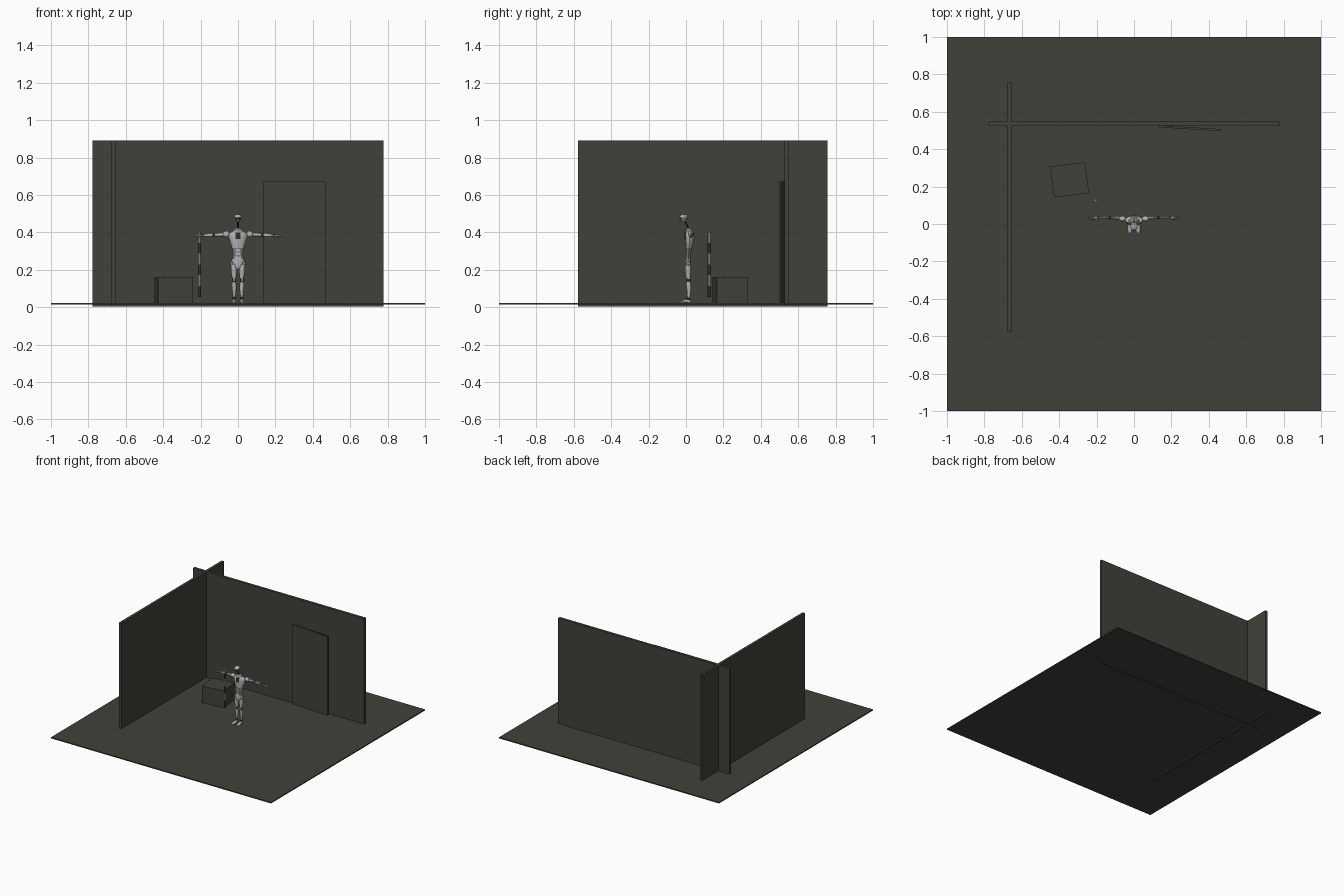
import bpy, bmesh, math
from mathutils import Vector, Matrix

def material(name, rgb):
    m = bpy.data.materials.new(name)
    m.diffuse_color = (*rgb, 1)
    return m

OLIVE = material("dark olive grey", (0.053, 0.053, 0.043))
LIGHT = material("light grey", (0.46, 0.46, 0.46))
MID = material("mid grey", (0.2, 0.2, 0.2))
DARK = material("charcoal", (0.03, 0.03, 0.03))

def finish(name, bm, mat, smooth=False):
    bmesh.ops.recalc_face_normals(bm, faces=bm.faces)
    me = bpy.data.meshes.new(name)
    bm.to_mesh(me)
    bm.free()
    ob = bpy.data.objects.new(name, me)
    bpy.context.collection.objects.link(ob)
    me.materials.append(mat)
    if smooth:
        bpy.ops.object.select_all(action='DESELECT')
        ob.select_set(True)
        bpy.context.view_layer.objects.active = ob
        bpy.ops.object.shade_smooth_by_angle(angle=math.radians(40))
    return ob

def box(name, centre, size, mat, turn=0):
    bm = bmesh.new()
    bmesh.ops.create_cube(bm, size=1, matrix=Matrix.Translation(centre)
                          @ Matrix.Rotation(math.radians(turn), 4, 'Z')
                          @ Matrix.Diagonal((*size, 1)))
    return finish(name, bm, mat)

def ball(name, centre, radii, mat):
    bm = bmesh.new()
    bmesh.ops.create_uvsphere(bm, u_segments=12, v_segments=8, radius=1,
                              matrix=Matrix.Translation(centre) @ Matrix.Diagonal((*radii, 1)))
    return finish(name, bm, mat, True)

def loft(name, rings, mat, sides=10):
    """Tube through rings of (centre, side radius, depth radius)."""
    bm = bmesh.new()
    axis = (Vector(rings[-1][0]) - Vector(rings[0][0])).normalized()
    depth = Vector((0, 1, 0))
    if abs(axis.y) > 0.8:
        depth = Vector((0, 0, 1))
    side = axis.cross(depth).normalized()
    loops = []
    for c, a, b in rings:
        loops.append([bm.verts.new(Vector(c) + side * a * math.cos(t) + depth * b * math.sin(t))
                      for t in (2 * math.pi * i / sides for i in range(sides))])
    for lo, hi in zip(loops, loops[1:]):
        for i in range(sides):
            j = (i + 1) % sides
            bm.faces.new((lo[i], lo[j], hi[j], hi[i]))
    bm.faces.new(loops[0])
    bm.faces.new(loops[-1])
    return finish(name, bm, mat, True)

# Room
box("floor", (0, 0, 0.0185), (2, 2, 0.009), OLIVE)
box("back_wall", (0, 0.538, 0.447), (1.556, 0.022, 0.886), OLIVE)
box("left_wall", (-0.667, 0.09, 0.447), (0.022, 1.335, 0.886), OLIVE)
box("door", (0.3, 0.512, 0.346), (0.335, 0.011, 0.65), OLIVE, -3.5)
box("crate", (-0.344, 0.236, 0.09), (0.188, 0.166, 0.142), OLIVE, 7)

# Striped pole
for i in range(6):
    z = 0.055 + i * 0.0578
    loft("pole_band_%d" % i, [((-0.206, 0.125, z), 0.009, 0.009),
                              ((-0.206, 0.125, z + 0.0578), 0.009, 0.009)],
         MID if i % 2 else DARK, 16)

# Head: cap, visor, jaw and a thin neck
loft("head", [((0, -0.012, 0.456), 0.008, 0.01), ((0, -0.013, 0.466), 0.013, 0.016),
              ((0, -0.012, 0.478), 0.017, 0.022)], MID)
loft("head_cap", [((0, -0.012, 0.478), 0.02, 0.025), ((0, -0.01, 0.488), 0.019, 0.023),
                  ((0, -0.008, 0.495), 0.011, 0.014)], LIGHT)
box("visor", (0, -0.031, 0.473), (0.02, 0.008, 0.007), DARK)
loft("neck", [((0, 0.014, 0.42), 0.005, 0.005), ((0, -0.006, 0.46), 0.004, 0.004)], DARK, 8)

# Torso
loft("collar", [((0, 0.016, 0.404), 0.03, 0.022), ((0, 0.016, 0.414), 0.025, 0.018),
                ((0, 0.015, 0.424), 0.012, 0.011)], MID)
loft("chest", [((0, 0.016, 0.315), 0.032, 0.016), ((0, 0.018, 0.345), 0.041, 0.021),
               ((0, 0.02, 0.375), 0.05, 0.026), ((0, 0.02, 0.395), 0.048, 0.024),
               ((0, 0.018, 0.406), 0.03, 0.018)], LIGHT, 12)
box("chest_panel", (0, -0.003, 0.381), (0.026, 0.01, 0.034), DARK)
loft("abdomen", [((0, 0.013, 0.255), 0.03, 0.014), ((0, 0.014, 0.285), 0.027, 0.013),
                 ((0, 0.016, 0.317), 0.031, 0.015)], MID)
for z in (0.265, 0.285, 0.305):
    box("abdomen_plate", (0, 0.001, z), (0.03, 0.009, 0.013), LIGHT)
loft("pelvis", [((0, 0.01, 0.205), 0.012, 0.011), ((0, 0.01, 0.228), 0.033, 0.016),
                ((0, 0.012, 0.258), 0.034, 0.016)], LIGHT)
box("back_pack", (0, 0.04, 0.378), (0.036, 0.012, 0.045), MID)

for s, tag in ((1, "left"), (-1, "right")):
    # Arm held straight out to the side
    y = 0.034
    ball(tag + "_shoulder", (s * 0.062, 0.028, 0.39), (0.02, 0.015, 0.017), LIGHT)
    loft(tag + "_upper_arm", [((s * 0.07, 0.031, 0.389), 0.012, 0.009),
                              ((s * 0.095, y, 0.388), 0.012, 0.009),
                              ((s * 0.122, y, 0.387), 0.008, 0.007)], LIGHT, 8)
    ball(tag + "_elbow", (s * 0.129, y, 0.386), (0.011, 0.008, 0.009), DARK)
    loft(tag + "_forearm", [((s * 0.136, y, 0.386), 0.009, 0.007),
                            ((s * 0.155, y, 0.385), 0.011, 0.008),
                            ((s * 0.186, y, 0.384), 0.006, 0.006)], LIGHT, 8)
    ball(tag + "_wrist", (s * 0.19, y, 0.384), (0.007, 0.006, 0.006), DARK)
    box(tag + "_palm", (s * 0.205, y, 0.383), (0.024, 0.016, 0.009), MID)
    for k in (-1, 0, 1):
        loft(tag + "_finger", [((s * 0.214, y + k * 0.006, 0.383), 0.003, 0.0025),
                               ((s * 0.232, y + k * 0.007, 0.381), 0.003, 0.0025),
                               ((s * 0.245, y + k * 0.007, 0.375), 0.002, 0.002)], LIGHT, 6)
    loft(tag + "_thumb", [((s * 0.2, y - 0.006, 0.38), 0.003, 0.003),
                          ((s * 0.221, y - 0.014, 0.369), 0.002, 0.002)], MID, 6)

    # Leg and foot
    x = s * 0.021
    ball(tag + "_hip", (s * 0.031, 0.012, 0.232), (0.012, 0.014, 0.014), MID)
    loft(tag + "_thigh", [((s * 0.02, 0.012, 0.152), 0.011, 0.012),
                          ((s * 0.022, 0.011, 0.19), 0.016, 0.016),
                          ((s * 0.023, 0.011, 0.228), 0.016, 0.016)], LIGHT)
    ball(tag + "_knee", (x, 0.01, 0.145), (0.011, 0.014, 0.013), DARK)
    box(tag + "_knee_plate", (x, -0.003, 0.146), (0.012, 0.007, 0.018), LIGHT)
    loft(tag + "_shin", [((s * 0.02, 0.014, 0.052), 0.007, 0.008),
                         ((s * 0.02, 0.016, 0.09), 0.011, 0.012),
                         ((x, 0.014, 0.118), 0.013, 0.014),
                         ((x, 0.012, 0.137), 0.01, 0.011)], LIGHT)
    ball(tag + "_ankle", (s * 0.02, 0.012, 0.046), (0.009, 0.011, 0.01), DARK)
    loft(tag + "_foot", [((s * 0.02, 0.023, 0.031), 0.009, 0.008),
                         ((s * 0.02, 0.0, 0.033), 0.011, 0.01),
                         ((s * 0.022, -0.025, 0.029), 0.013, 0.006),
                         ((s * 0.023, -0.046, 0.027), 0.009, 0.004)], LIGHT)
